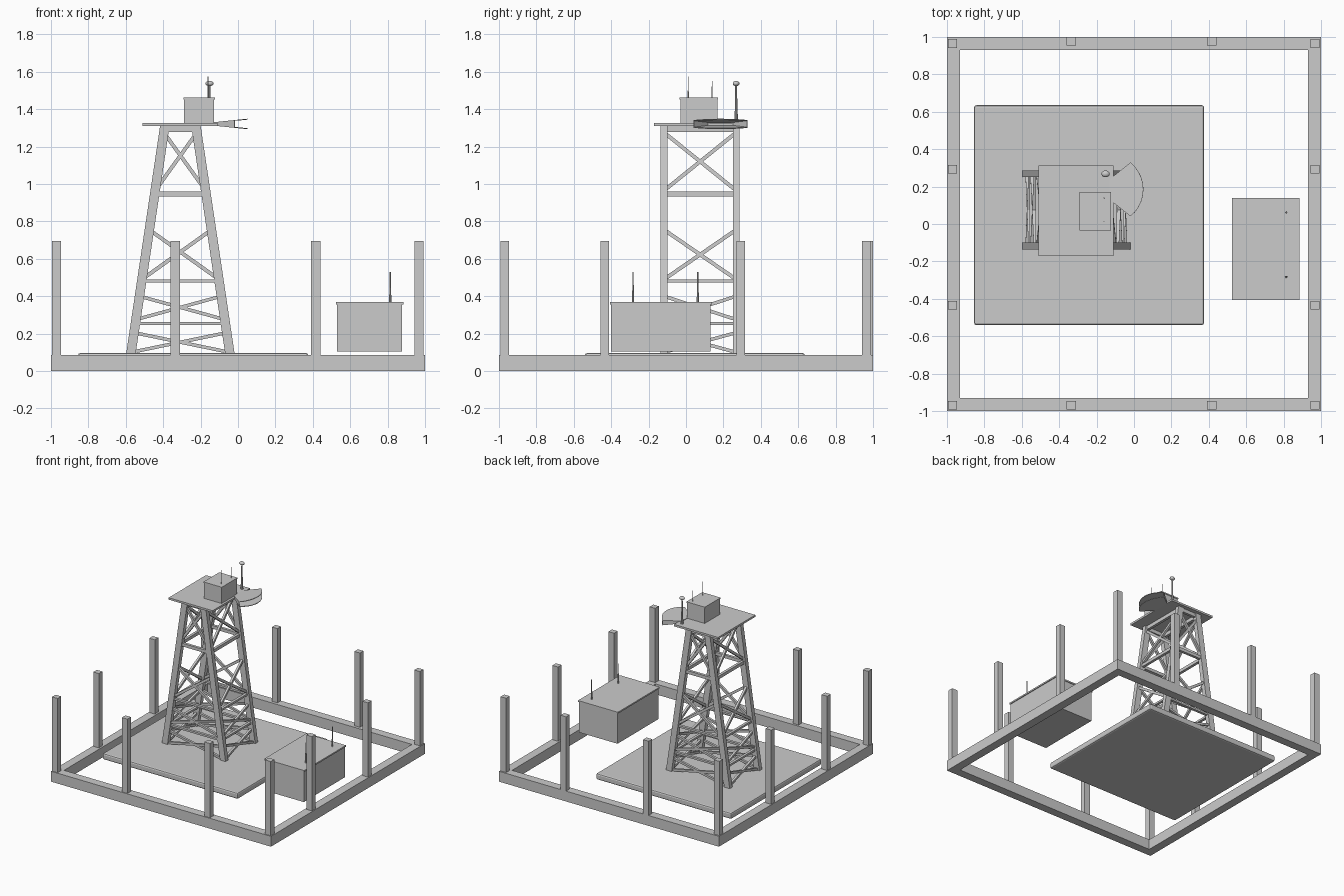
import bpy, bmesh, math
from mathutils import Vector, Matrix

if "Cube" in bpy.data.objects:
    bpy.data.objects.remove(bpy.data.objects["Cube"])


def make(name, bm):
    bmesh.ops.recalc_face_normals(bm, faces=bm.faces)
    me = bpy.data.meshes.new(name)
    bm.to_mesh(me)
    bm.free()
    ob = bpy.data.objects.new(name, me)
    bpy.context.collection.objects.link(ob)
    return ob


def add_box(bm, x0, x1, y0, y1, z0, z1):
    m = Matrix.Translation(((x0 + x1) / 2, (y0 + y1) / 2, (z0 + z1) / 2))
    m = m @ Matrix.Diagonal((x1 - x0, y1 - y0, z1 - z0, 1))
    return bmesh.ops.create_cube(bm, size=1, matrix=m)


def box(name, *dims):
    bm = bmesh.new()
    add_box(bm, *dims)
    return make(name, bm)


def add_beam(bm, a, b, w, h, side):
    # bar from a to b: h deep along 'side', w across
    a, b = Vector(a), Vector(b)
    d = b - a
    z = d.normalized()
    y = Vector(side)
    y = (y - z * y.dot(z)).normalized()
    x = y.cross(z)
    m = Matrix((x * w, y * h, d)).transposed().to_4x4()
    m.translation = (a + b) / 2
    bmesh.ops.create_cube(bm, size=1, matrix=m)


def rod(name, x, y, z0, z1, r0, r1, n=10):
    bm = bmesh.new()
    bmesh.ops.create_cone(bm, cap_ends=True, segments=n, radius1=r0, radius2=r1, depth=z1 - z0,
                          matrix=Matrix.Translation((x, y, (z0 + z1) / 2)))
    return make(name, bm)


# Perimeter base frame: extruded square ring
bm = bmesh.new()
rings = []
for s, z in ((1, 0), (1, .085), (.93, .085), (.93, 0)):
    rings.append([bm.verts.new((s * i, s * j, z)) for i, j in ((-1, -1), (1, -1), (1, 1), (-1, 1))])
for k in range(4):
    p, q = rings[k], rings[(k + 1) % 4]
    for i in range(4):
        bm.faces.new((p[i], p[(i + 1) % 4], q[(i + 1) % 4], q[i]))
make("base_frame", bm)

# Fence posts
spots = [(x, y) for x in (-.97, .968) for y in (-.97, -.435, .292, .965)]
spots += [(x, y) for x in (-.335, .415) for y in (-.97, .98 - .003)]
for x, y in spots:
    box("fence_post", x - .025, x + .025, y - .023, y + .023, .08, .695)

# Ground slab with softened edges
slab = box("ground_slab", -.855, .375, -.54, .635, .045, .096)
bev = slab.modifiers.new("edge", 'BEVEL')
bev.width = .012
bev.segments = 2

# Tower: legs lean in x only
ZB, ZT = .09, 1.312
YF, YB = -.117, .268


def leg(side, y, z):
    t = (z - ZB) / (ZT - ZB)
    half = .265 + (.083 - .265) * t
    return Vector((-.308 + side * half, y, z))


for s in (-1, 1):
    for y in (YF, YB):
        bm = bmesh.new()
        add_beam(bm, leg(s, y, ZB), leg(s, y, ZT), .05, .036, (0, 1, 0))
        make("tower_leg", bm)

faces = [((-1, YF), (1, YF), (0, 1, 0)), ((-1, YB), (1, YB), (0, 1, 0)),
         ((-1, YF), (-1, YB), (1, 0, 0)), ((1, YF), (1, YB), (1, 0, 0))]

# Horizontal rails
for z, t in ((1.294, .03), (.947, .026), (.48, .016), (.255, .016)):
    bm = bmesh.new()
    for a, b, n in faces:
        add_beam(bm, leg(*a, z), leg(*b, z), t, .022, n)
    make("tower_rail", bm)

# Cross braces
for z0, z1, t in ((.965, 1.275, .02), (.49, .755, .02), (.275, .4, .018), (.1, .205, .018)):
    bm = bmesh.new()
    for a, b, n in faces:
        add_beam(bm, leg(*a, z0), leg(*b, z1), t, .018, n)
        add_beam(bm, leg(*a, z1), leg(*b, z0), t, .018, n)
    make("tower_cross_brace", bm)

# Platform and equipment box
box("platform", -.51, -.11, -.172, .312, 1.31, 1.326)
box("equipment_box", -.288, -.128, -.03, .168, 1.32, 1.452)
box("equipment_lid", -.291, -.124, -.034, .172, 1.452, 1.462)
rod("box_antenna", -.16, .012, 1.46, 1.575, .003, .002, 6)
rod("box_antenna", -.16, .14, 1.46, 1.55, .003, .002, 6)

# Beacon mast with flattened ball
rod("beacon_base", -.152, .268, 1.32, 1.39, .011, .008)
rod("beacon_mast", -.152, .268, 1.385, 1.53, .007, .005)
bm = bmesh.new()
bmesh.ops.create_uvsphere(bm, u_segments=16, v_segments=8, radius=1,
                          matrix=Matrix.Translation((-.152, .268, 1.537)) @ Matrix.Diagonal((.022, .018, .014, 1)))
for f in bm.faces:
    f.smooth = True
make("beacon_ball", bm)

# Fan-shaped horn: two flared plates, closed sides and back, open front
bm = bmesh.new()
CY, CZ = .185, 1.321


def flare(x):
    return .009 + (x + .13) * .105


R, cx, ang = .185, -.135, math.radians(51)
outline = [(-.13, CY + .055), (-.13, CY - .055)]
for i in range(11):
    a = -ang + 2 * ang * i / 10
    outline.append((cx + R * math.cos(a), CY + R * math.sin(a)))
top = [bm.verts.new((x, y, CZ + flare(x))) for x, y in outline]
bot = [bm.verts.new((x, y, CZ - flare(x))) for x, y in outline]
bm.faces.new(top)
bm.faces.new(bot[::-1])
for i, j in ((0, 1), (1, 2), (12, 0)):
    bm.faces.new((top[i], bot[i], bot[j], top[j]))
horn = make("siren_horn", bm)
sol = horn.modifiers.new("wall", 'SOLIDIFY')
sol.thickness = .005

# Ground cabinet with overhanging lid and two whip antennas
box("cabinet", .53, .878, -.4, .132, .105, .358)
box("cabinet_lid", .523, .885, -.406, .138, .356, .368)
for y in (-.283, .063):
    rod("cabinet_antenna_base", .814, y, .365, .43, .006, .005, 8)
    rod("cabinet_antenna", .814, y, .42, .53, .004, .003, 8)
